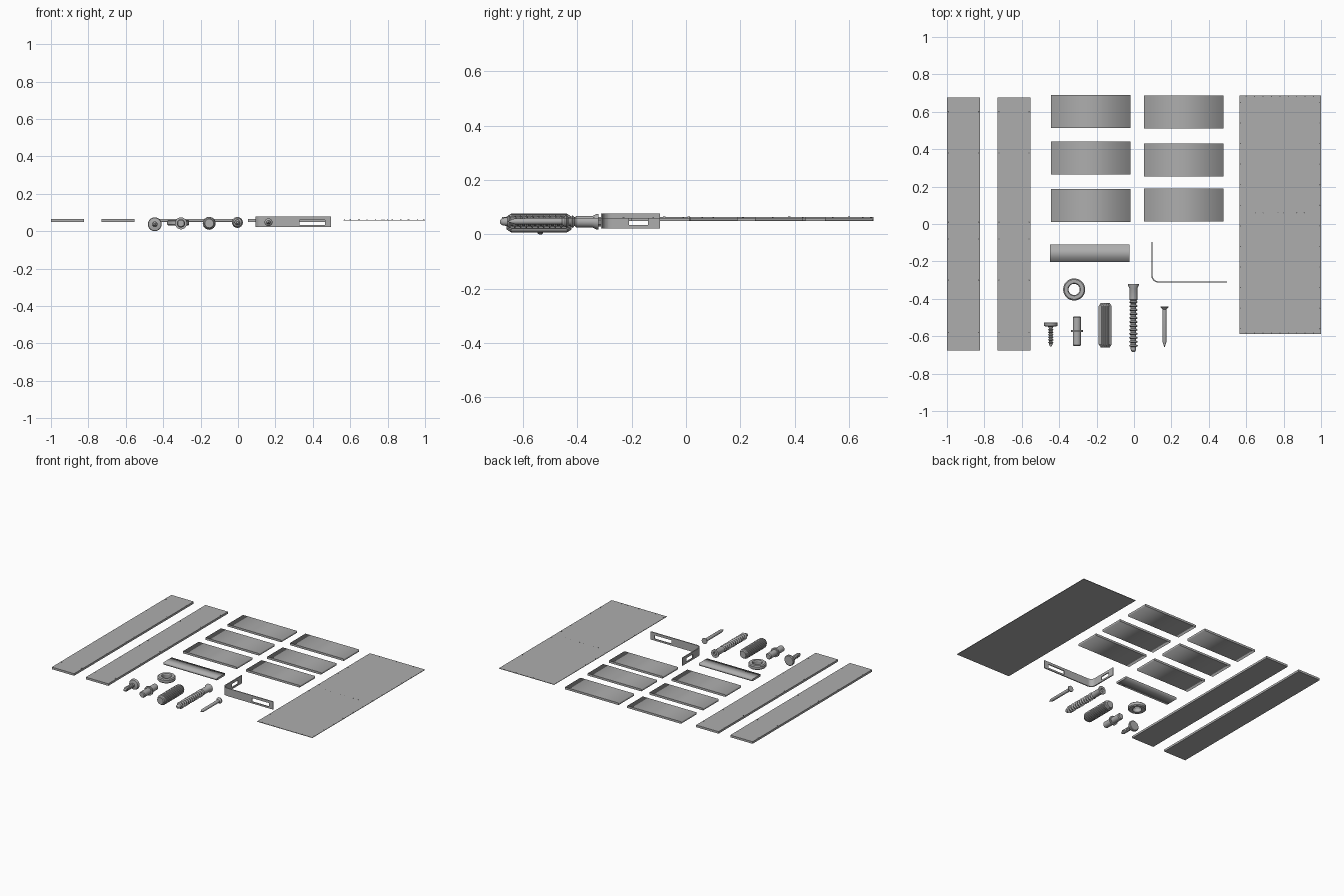
import bpy, bmesh, math
from mathutils import Matrix

if "Cube" in bpy.data.objects:
    bpy.data.objects.remove(bpy.data.objects["Cube"], do_unlink=True)


def material(name, value):
    mat = bpy.data.materials.new(name)
    mat.use_nodes = True
    color = (value, value, value, 1)
    mat.diffuse_color = color
    mat.node_tree.nodes["Principled BSDF"].inputs["Base Color"].default_value = color
    return mat


GREY = material("plain grey", 0.42)
DARK = material("dark hole grey", 0.12)


def finish(bm, name, mat=GREY):
    bmesh.ops.recalc_face_normals(bm, faces=bm.faces)
    mesh = bpy.data.meshes.new(name)
    bm.to_mesh(mesh)
    bm.free()
    mesh.materials.append(mat)
    obj = bpy.data.objects.new(name, mesh)
    bpy.context.collection.objects.link(obj)
    return obj


def board(name, x0, x1, y0, y1, z0, z1, soft_axis=None):
    """Flat board; soft_axis blends the shading of its top into those two ends."""
    bm = bmesh.new()
    bmesh.ops.create_cube(bm, size=1)
    for v in bm.verts:
        v.co.x = x1 if v.co.x > 0 else x0
        v.co.y = y1 if v.co.y > 0 else y0
        v.co.z = z1 if v.co.z > 0 else z0
    if soft_axis is not None:
        along = 1 - soft_axis
        for f in bm.faces:
            f.smooth = True
        for e in bm.edges:
            d = e.verts[0].co - e.verts[1].co
            e.smooth = abs(d[along]) > 1e-4
    return finish(bm, name)


def lathe(name, profile, centre, upright=False, segments=32, rib=1.0, closed=False):
    """Turn (position, radius) pairs around the y axis, or z if upright."""
    bm = bmesh.new()
    rings = []
    for t, r in profile:
        ring = []
        for i in range(segments):
            a = 2 * math.pi * i / segments
            k = r * (rib if i % 2 else 1)
            ring.append(bm.verts.new((k * math.cos(a), k * math.sin(a), t)))
        rings.append(ring)
    pairs = list(zip(rings, rings[1:]))
    if closed:
        pairs.append((rings[-1], rings[0]))
    for a, b in pairs:
        for i in range(segments):
            j = (i + 1) % segments
            bm.faces.new((a[i], a[j], b[j], b[i]))
    if not closed:
        bm.faces.new(rings[0])
        bm.faces.new(rings[-1])
    if not upright:
        bmesh.ops.rotate(bm, verts=bm.verts, matrix=Matrix.Rotation(-math.pi / 2, 3, "X"))
    bmesh.ops.translate(bm, verts=bm.verts, vec=centre)
    obj = finish(bm, name)
    bpy.ops.object.select_all(action="DESELECT")
    obj.select_set(True)
    bpy.context.view_layer.objects.active = obj
    bpy.ops.object.shade_smooth_by_angle(angle=math.radians(30))
    return obj


def thread(start, end, core, crest, turns):
    """Zigzag profile from start to end."""
    step = (end - start) / turns
    points = []
    for i in range(turns):
        t = start + i * step
        points += [(t, core), (t + step * 0.35, core), (t + step * 0.65, crest)]
    return points + [(end, core)]


def marks(name, points, z, radius=0.004):
    """Small drilled marks as thin plates."""
    bm = bmesh.new()
    for x, y in points:
        bmesh.ops.create_cone(bm, cap_ends=True, segments=8, radius1=radius, radius2=radius,
                              depth=0.002, matrix=Matrix.Translation((x, y, z)))
    return finish(bm, name, DARK)


# Long side boards with drilled marks
LOW, HIGH = 0.05, 0.065
hole_rows = (0.6, 0.38, 0.01, -0.08, -0.3, -0.58)
for side, x0 in (("right", -1.0), ("left", -0.73)):
    board(side + "_side_board", x0, x0 + 0.177, -0.677, 0.675, LOW, HIGH)
    marks(side + "_board_holes",
          [(x0 + dx, y) for y in hole_rows for dx in (0.008, 0.169)], HIGH)

# Six shelves in two columns, and the narrow plinth
columns = (("right", -0.443, (0.69, 0.44, 0.187)), ("left", 0.053, (0.687, 0.43, 0.19)))
for side, x0, backs in columns:
    for n, back in enumerate(backs, 1):
        board(f"{side}_shelf_{n}", x0, x0 + 0.425, back - 0.176, back, LOW, HIGH, soft_axis=0)
board("plinth", -0.449, -0.024, -0.203, -0.11, LOW, HIGH, soft_axis=1)

# Thin back sheet with nail marks round three edges and across the middle
board("back_sheet", 0.563, 1.0, -0.588, 0.687, 0.058, 0.061)
nail_marks = [(x, -0.56 + i * 0.11) for i in range(12) for x in (0.57, 0.993)]
nail_marks += [(0.6 + i * 0.045, y) for i in range(9) for y in (-0.582, 0.681)]
nail_marks += [(x, 0.06) for x in (0.65, 0.69, 0.77, 0.8, 0.87, 0.91)]
marks("sheet_nail_marks", nail_marks, 0.061, 0.003)

# Washer
lathe("washer", [(0.03, 0.03), (0.03, 0.053), (0.036, 0.059), (0.054, 0.059),
                 (0.06, 0.053), (0.06, 0.034), (0.054, 0.03)],
      (-0.32, -0.35, 0), upright=True, closed=True)

# Flat-headed screw
lathe("short_screw", [(-0.655, 0.004)] + thread(-0.643, -0.56, 0.01, 0.015, 6)
      + [(-0.55, 0.012), (-0.546, 0.034), (-0.54, 0.037), (-0.53, 0.037), (-0.526, 0.033)],
      (-0.445, 0, 0.037))

# Shelf peg with collar
lathe("shelf_peg", [(-0.652, 0.017), (-0.646, 0.022), (-0.577, 0.022), (-0.577, 0.032),
                    (-0.567, 0.032), (-0.567, 0.022), (-0.5, 0.022), (-0.494, 0.017)],
      (-0.305, 0, 0.042))

# Ribbed dowel
lathe("dowel", [(-0.66, 0.024), (-0.643, 0.035), (-0.439, 0.035), (-0.422, 0.024)],
      (-0.154, 0, 0.042), segments=48, rib=0.95)

# Long connecting screw
lathe("long_screw", [(-0.685, 0.006), (-0.675, 0.014)]
      + thread(-0.665, -0.41, 0.015, 0.024, 12)
      + [(-0.405, 0.021), (-0.345, 0.021), (-0.328, 0.029), (-0.322, 0.029),
         (-0.322, 0.013), (-0.334, 0.012)],
      (-0.003, 0, 0.047))

# Nail
lathe("nail", [(-0.658, 0.001), (-0.63, 0.011), (-0.456, 0.011), (-0.446, 0.021), (-0.44, 0.021)],
      (0.163, 0, 0.048), segments=20)

# Corner bracket: a bent strip with a slot in each leg
path = [(0.096, -0.095), (0.096, -0.14), (0.096, -0.21)]
path += [(0.131 - 0.035 * math.cos(a), -0.275 - 0.035 * math.sin(a))
         for a in [math.pi / 2 * i / 8 for i in range(9)]]
path += [(0.33, -0.31), (0.465, -0.31), (0.497, -0.31)]
slots = (1, len(path) - 3)
heights = (0.022, 0.034, 0.06, 0.078)
bm = bmesh.new()
strip = [[bm.verts.new((x, y, z)) for z in heights] for x, y in path]
for i in range(len(path) - 1):
    for j in range(3):
        if not (i in slots and j == 1):
            bm.faces.new((strip[i][j], strip[i + 1][j], strip[i + 1][j + 1], strip[i][j + 1]))
bracket = finish(bm, "corner_bracket")
solid = bracket.modifiers.new("thickness", "SOLIDIFY")
solid.thickness = 0.007
solid.offset = 0
